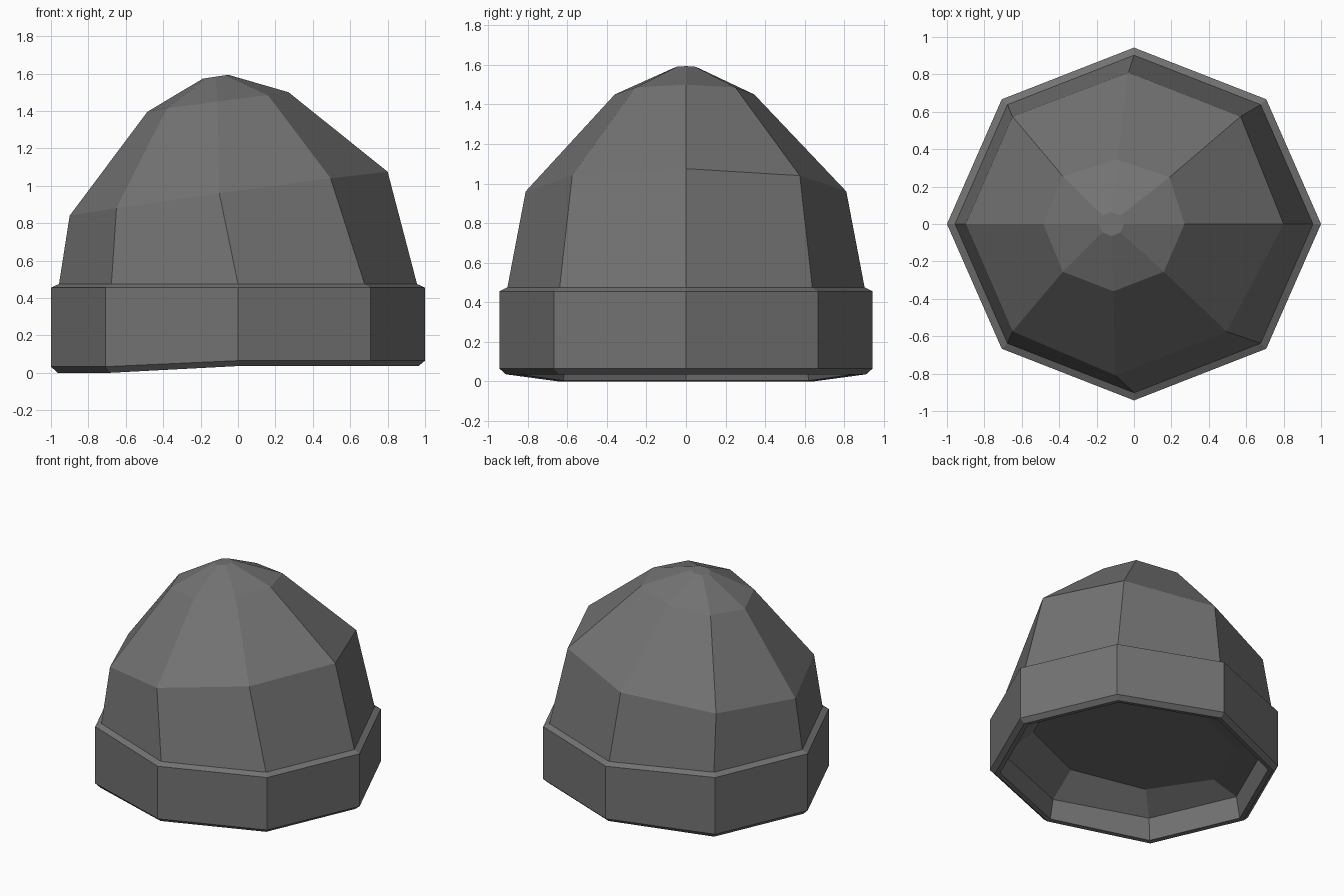
import bpy, bmesh
from math import cos, sin, pi

if "Cube" in bpy.data.objects:
    bpy.data.objects.remove(bpy.data.objects["Cube"])

SIDES = 8
DEPTH = 0.943  # the hat is a little narrower front to back

grey = bpy.data.materials.new("dark_wool")
grey.diffuse_color = (0.17, 0.17, 0.17, 1)
grey.use_nodes = True
grey.node_tree.nodes["Principled BSDF"].inputs["Base Color"].default_value = grey.diffuse_color


def ring(r, z, dip=0.0, tilt=(0.0, 0.0)):
    """Octagonal ring; dip lowers the left side, tilt slopes along x and y."""
    pts = []
    for i in range(SIDES):
        a = 2 * pi * i / SIDES
        x, y = r * cos(a), r * DEPTH * sin(a)
        drop = dip if cos(a) < -0.1 else 0.0
        pts.append((x, y, z - drop + tilt[0] * x + tilt[1] * y))
    return pts


def loft(name, rings):
    """Flat-faced skin through the rings, with the last one capped."""
    bm = bmesh.new()
    loops = [[bm.verts.new(p) for p in r] for r in rings]
    for a, b in zip(loops, loops[1:]):
        for i in range(SIDES):
            j = (i + 1) % SIDES
            bm.faces.new((a[i], a[j], b[j], b[i]))
    bm.faces.new(loops[-1])
    me = bpy.data.meshes.new(name)
    bm.to_mesh(me)
    bm.free()
    me.materials.append(grey)
    ob = bpy.data.objects.new(name, me)
    bpy.context.collection.objects.link(ob)
    return ob


# Folded cuff: top bevel, outer band, bottom rim, inner wall, lining ceiling
cuff = loft("cuff", [
    ring(0.957, 0.475),
    ring(1.0, 0.455),
    ring(1.0, 0.065, dip=0.032),
    ring(0.965, 0.036, dip=0.036),
    ring(0.93, 0.040, dip=0.036),
    ring(0.90, 0.18, dip=0.02),
    ring(0.70, 0.275, tilt=(0.08, -0.08)),
])
cuff.data.flip_normals()

# Slouched crown, leaning left, with uneven shoulder and upper rings
shoulder = [(0.80, 0, 1.075), (0.57, 0.575, 1.04), (-0.03, 0.81, 0.96),
            (-0.65, 0.575, 0.88), (-0.90, 0, 0.84), (-0.65, -0.575, 0.88),
            (-0.10, -0.81, 0.96), (0.495, -0.575, 1.04)]
upper = [(0.27, 0, 1.50), (0.19, 0.25, 1.485), (-0.09, 0.345, 1.45),
         (-0.38, 0.255, 1.415), (-0.485, 0, 1.395), (-0.38, -0.255, 1.415),
         (-0.11, -0.36, 1.45), (0.16, -0.255, 1.485)]
tip = [(x - 0.12, y, z) for x, y, z in ring(0.068, 1.583, tilt=(0.15, 0))]
crown = loft("crown", [ring(0.957, 0.475), shoulder, upper, tip])
